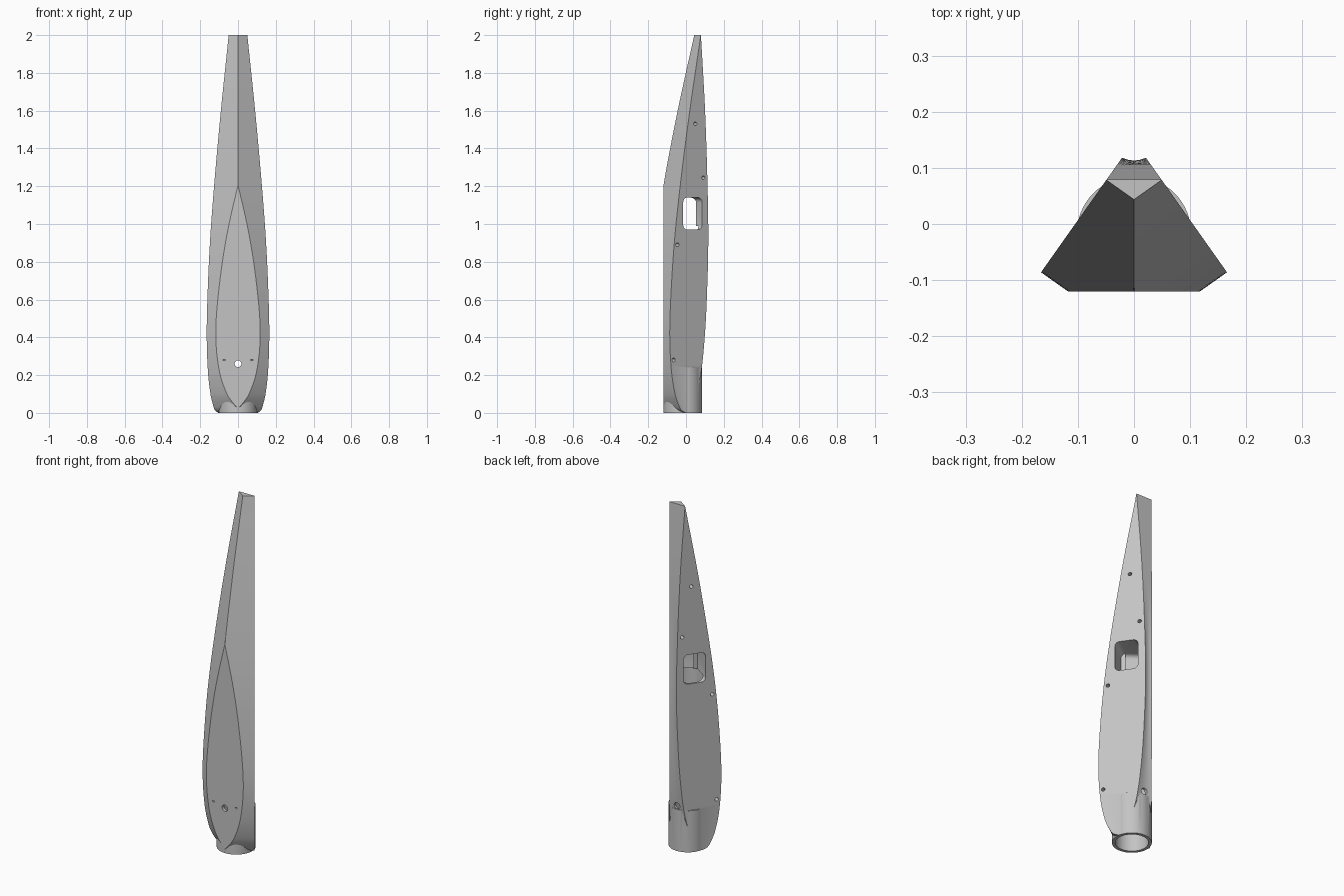
import bpy, bmesh, math
from mathutils import Matrix, Vector

if "Cube" in bpy.data.objects:
    bpy.data.objects.remove(bpy.data.objects["Cube"])

C, S = math.sqrt(2 / 3), math.sqrt(1 / 3)   # the side planes lean 35.26 degrees
T = S / C
FLAT = -0.12                                # front flat
TUBE_Y = -0.017

# side blade outline: height, front edge y, back edge y
OUTLINE = [(0, 0, 0.003), (0.012, -0.022, 0.02), (0.04, -0.038, 0.036), (0.1, -0.058, 0.056),
           (0.22, -0.077, 0.081), (0.4, -0.086, 0.099), (0.6, -0.081, 0.110),
           (0.9, -0.062, 0.118), (1.2, -0.031, 0.114), (1.6, 0.020, 0.101), (2, 0.0785, 0.079)]


def side_x(y):
    return 0.02 + (0.12 - y) * T


def slope(i, k):
    a, b = OUTLINE[max(i - 1, 0)], OUTLINE[min(i + 1, len(OUTLINE) - 1)]
    return (b[k] - a[k]) / (b[0] - a[0])


def stations(steps=6):
    """Smoothly interpolated outline as (z, front y, back y)."""
    for i in range(len(OUTLINE) - 1):
        p, q = OUTLINE[i], OUTLINE[i + 1]
        h = q[0] - p[0]
        for j in range(steps):
            t = j / steps
            row = [p[0] + h * t]
            for k in (1, 2):
                row.append((2*t**3 - 3*t**2 + 1) * p[k] + (t**3 - 2*t**2 + t) * h * slope(i, k)
                           + (3*t**2 - 2*t**3) * q[k] + (t**3 - t**2) * h * slope(i + 1, k))
            yield row
    yield OUTLINE[-1]


def make_object(name, bm):
    bmesh.ops.recalc_face_normals(bm, faces=bm.faces)
    me = bpy.data.meshes.new(name)
    bm.to_mesh(me)
    bm.free()
    ob = bpy.data.objects.new(name, me)
    bpy.context.collection.objects.link(ob)
    return ob


def cylinder(name, r, depth, matrix, sides=48):
    bm = bmesh.new()
    bmesh.ops.create_cone(bm, cap_ends=True, segments=sides, radius1=r, radius2=r,
                          depth=depth, matrix=matrix)
    return make_object(name, bm)


def combine(body, other, operation):
    bpy.context.view_layer.objects.active = body
    mod = body.modifiers.new("combine", 'BOOLEAN')
    mod.operation, mod.object, mod.solver = operation, other, 'EXACT'
    bpy.ops.object.modifier_apply(modifier=mod.name)
    bpy.data.objects.remove(other)


def side_frame(s, y, z, shift):
    """Frame on a side plane, its z axis pointing out of the plane."""
    n = Vector((s * C, S, 0))
    u = Vector((-S, s * C, 0))
    pos = Vector((s * side_x(y), y, z)) + n * shift
    m = Matrix((u, Vector((0, 0, 1)), n)).transposed().to_4x4()
    return Matrix.Translation(pos) @ m


# tapered segment body, lofted upwards
bm = bmesh.new()
rings = []
for z, yf, yb in stations():
    xf, xb = side_x(yf), side_x(yb)
    ridge = yf - T * xf
    if ridge > FLAT:
        fx, fy = 0, ridge
    else:
        fx, fy = xf - (yf - FLAT) / T, FLAT
    hollow = 0.005 * min(1, max(0, (1.5 - z) / 0.4))
    half = [(xb, yb), (xf, yf), (fx, fy)]
    ring = half + [(0, fy)] + [(-x, y) for x, y in reversed(half)]
    ring += [(-xb / 2, yb - hollow * 0.75), (0, yb - hollow), (xb / 2, yb - hollow * 0.75)]
    rings.append([bm.verts.new((x, y, z)) for x, y in ring])
for a, b in zip(rings, rings[1:]):
    for i in range(len(a)):
        j = (i + 1) % len(a)
        bm.faces.new((a[i], a[j], b[j], b[i]))
bm.faces.new(rings[0])
bm.faces.new(rings[-1])
bmesh.ops.remove_doubles(bm, verts=bm.verts, dist=0.0003)
body = make_object("segment_body", bm)

# socket tube at the foot, and its bore
combine(body, cylinder("socket_tube", 0.102, 0.24,
                       Matrix.Translation((0, TUBE_Y, 0.12)), 64), 'UNION')
combine(body, cylinder("bore", 0.085, 1.08,
                       Matrix.Translation((0, TUBE_Y, 0.45)), 64), 'DIFFERENCE')

# cross pin hole from front to back
combine(body, cylinder("pin_hole", 0.018, 0.5, Matrix.Translation((0, 0, 0.26))
                       @ Matrix.Rotation(math.pi / 2, 4, 'X'), 24), 'DIFFERENCE')

for s in (1, -1):
    # rounded window
    bm = bmesh.new()
    bmesh.ops.create_cube(bm, size=1, matrix=Matrix.Diagonal((0.122, 0.17, 0.16, 1)))
    long_edges = [e for e in bm.edges if abs((e.verts[0].co - e.verts[1].co).z) > 0.1]
    bmesh.ops.bevel(bm, geom=long_edges, offset=0.025, segments=5, profile=0.5, affect='EDGES')
    bmesh.ops.transform(bm, matrix=side_frame(s, 0.035, 1.055, -0.045), verts=bm.verts)
    combine(body, make_object("window_cutter", bm), 'DIFFERENCE')
    # screw holes
    for y, z in ((0.05, 1.53), (0.092, 1.245), (-0.045, 0.89), (-0.065, 0.28)):
        combine(body, cylinder("screw_hole", 0.010, 0.06, side_frame(s, y, z, -0.01), 16),
                'DIFFERENCE')
    combine(body, cylinder("screw_pilot", 0.004, 0.3, side_frame(s, -0.065, 0.28, -0.1), 12),
            'DIFFERENCE')

# one plain grey
grey = bpy.data.materials.new("light_grey")
grey.diffuse_color = (0.55, 0.55, 0.55, 1)
grey.use_nodes = True
grey.node_tree.nodes["Principled BSDF"].inputs["Base Color"].default_value = grey.diffuse_color
body.data.materials.clear()
body.data.materials.append(grey)
for p in body.data.polygons:
    p.material_index = 0
bpy.ops.object.select_all(action='DESELECT')
body.select_set(True)
bpy.context.view_layer.objects.active = body
bpy.ops.object.shade_smooth_by_angle(angle=math.radians(25))
